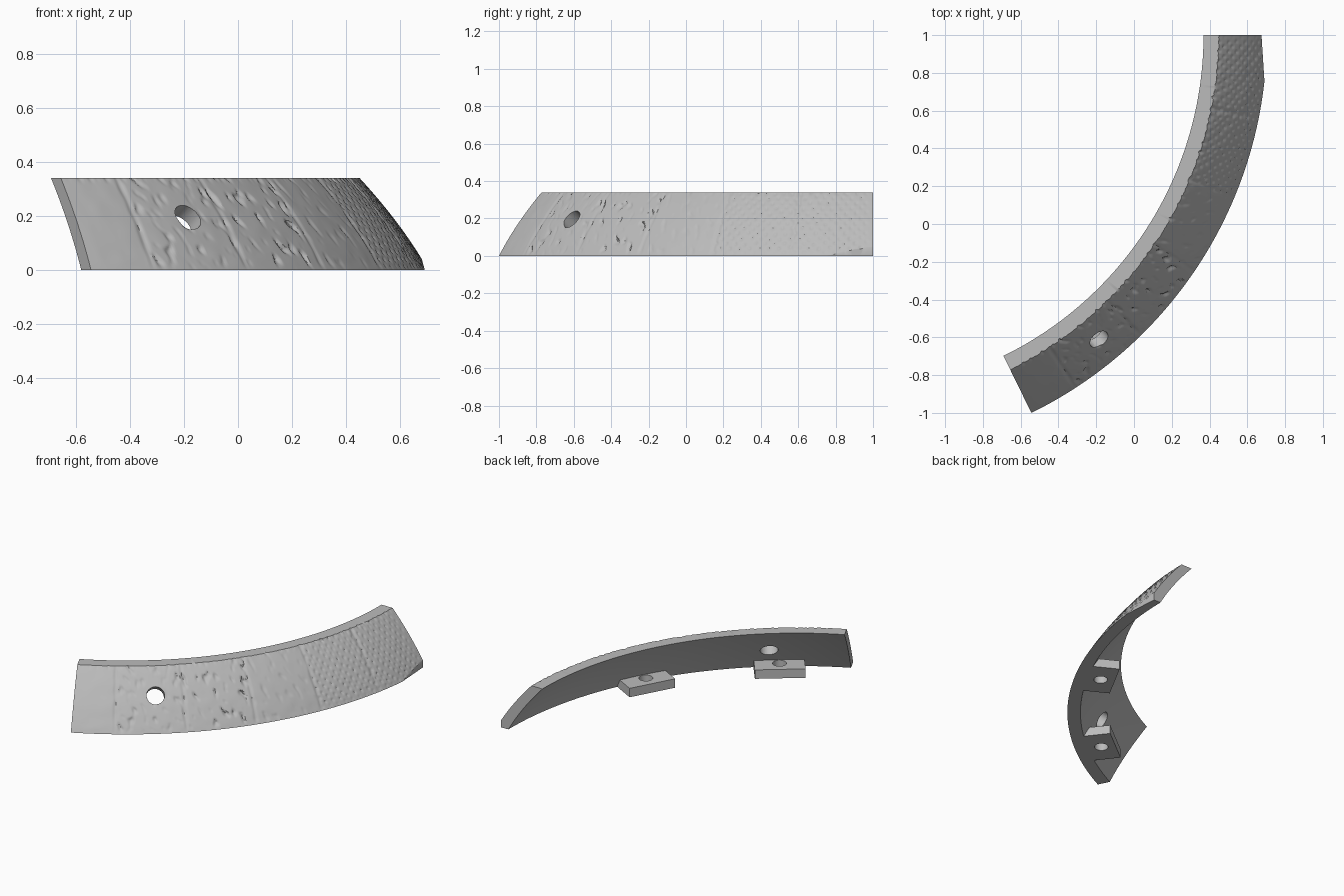
import bpy, bmesh, math
from mathutils import Matrix, Vector, noise

if "Cube" in bpy.data.objects:
    bpy.data.objects.remove(bpy.data.objects["Cube"])

CENTRE = Vector((-1.523, 1.0, 0.0))   # axis of the ring
SWEEP = 63.9                          # degrees of arc
HEIGHT = 0.34
R_FOOT, R_TOP, WALL = 2.227, 1.973, 0.082
PANEL = 11.4                          # degrees per textured panel

stone = bpy.data.materials.new("grey_stone")
stone.use_nodes = True
GREY = (0.5, 0.5, 0.5, 1.0)
stone.diffuse_color = GREY
stone.node_tree.nodes["Principled BSDF"].inputs["Base Color"].default_value = GREY


def polar(deg, r, z):
    a = math.radians(deg)
    return CENTRE + Vector((r * math.cos(a), r * math.sin(a), z))


def radius(t):
    """Outer radius of the leaning, slightly bulged wall at height fraction t."""
    return R_FOOT + (R_TOP - R_FOOT) * t + 0.06 * t * (1 - t)


def make_object(name, bm):
    bmesh.ops.recalc_face_normals(bm, faces=bm.faces)
    mesh = bpy.data.meshes.new(name)
    bm.to_mesh(mesh)
    bm.free()
    mesh.materials.append(stone)
    ob = bpy.data.objects.new(name, mesh)
    bpy.context.collection.objects.link(ob)
    return ob


def activate(ob):
    bpy.ops.object.select_all(action='DESELECT')
    ob.select_set(True)
    bpy.context.view_layer.objects.active = ob


def drill(ob, location, axis, diameter):
    """Cut a round through hole centred on location along axis."""
    bm = bmesh.new()
    turn = axis.to_track_quat('Z', 'Y').to_matrix().to_4x4()
    bmesh.ops.create_cone(bm, cap_ends=True, segments=32, radius1=diameter / 2,
                          radius2=diameter / 2, depth=0.3,
                          matrix=Matrix.Translation(location) @ turn)
    cutter = make_object("hole_cutter", bm)
    cutter.hide_render = True
    mod = ob.modifiers.new("hole", 'BOOLEAN')
    mod.operation, mod.solver, mod.object = 'DIFFERENCE', 'EXACT', cutter
    activate(ob)
    bpy.ops.object.modifier_apply(modifier=mod.name)
    bpy.data.objects.remove(cutter)


def relief(deg, t):
    """Depth of the rough texture on the outer face."""
    panel = int(-deg / PANEL)
    seam = abs((-deg / PANEL) % 1.0 - 0.5) * 2
    depth = 0.002 * noise.noise((deg * 0.5, t * 6, 1))
    wobble = 0.2 * noise.noise((deg * 0.4, t * 5, 3))
    if panel < 2:       # rows of small dents
        dent = math.sin(deg * 4.4 + wobble * 6) * math.sin(t * 40 + wobble * 8)
        depth += 0.012 * max(0, dent - 0.4)
    elif panel < 5:     # chiselled streaks running up the wall
        streak = noise.noise((deg * 1.1 + t * 3, t * 7, panel * 5))
        depth += (0.012, 0.03, 0.024)[panel - 2] * max(0, streak - 0.2)
    if 0 < -deg / PANEL < 5.5:
        depth += 0.006 * max(0, seam + wobble * 0.3 - 0.93) / 0.07
    depth += 0.012 * max(0, t - 0.94) / 0.06 * max(0, noise.noise((deg * 1.5, 0, 9)))
    fade = min(1, t / 0.08) * min(1, -deg / 1.5) * min(1, (SWEEP + deg) / 1.5)
    return depth * max(0, fade)


# Curved wall: closed cross-section swept around the ring axis
STEPS, ROWS, INNER_ROWS = 320, 48, 12
bm = bmesh.new()
sections = []
for i in range(STEPS + 1):
    deg = -SWEEP * i / STEPS
    ring = []
    for j in range(ROWS + 1):
        t = j / ROWS
        ring.append(bm.verts.new(polar(deg, radius(t) - relief(deg, t), t * HEIGHT)))
    for j in range(INNER_ROWS, -1, -1):
        t = j / INNER_ROWS
        ring.append(bm.verts.new(polar(deg, radius(t) - WALL, t * HEIGHT)))
    sections.append(ring)
count = len(sections[0])
for a, b in zip(sections, sections[1:]):
    for j in range(count):
        k = (j + 1) % count
        bm.faces.new((a[j], a[k], b[k], b[j]))
bm.faces.new(sections[0])
bm.faces.new(list(reversed(sections[-1])))

# Upright flat trimmed off the outer foot at the back end
cut = bmesh.ops.bisect_plane(bm, geom=bm.verts[:] + bm.edges[:] + bm.faces[:],
                             plane_co=(0.675, 1.0, 0), plane_no=(0.25, 0.016, 0),
                             clear_outer=True)
edges = [e for e in bm.edges if e.is_boundary]
bmesh.ops.holes_fill(bm, edges=edges, sides=0)
wall = make_object("curved_wall", bm)

# Bolt hole square to the leaning face
a = math.radians(-50.3)
lean = Vector((0.8 * math.cos(a), 0.8 * math.sin(a), 0.6))
drill(wall, polar(-50.3, 2.09, 0.193), lean, 0.11)
activate(wall)
bpy.ops.object.shade_smooth_by_angle(angle=math.radians(35))

# Mounting tabs inside the foot, each with an upright screw hole
TAB_IN, TAB_OUT, TAB_WIDTH, TAB_THICK = 1.97, 2.15, 0.31, 0.06
for name, deg in (("back_tab", -28.5), ("front_tab", -52.1)):
    bm = bmesh.new()
    place = (Matrix.Translation(polar(deg, (TAB_IN + TAB_OUT) / 2, TAB_THICK / 2))
             @ Matrix.Rotation(math.radians(deg), 4, 'Z')
             @ Matrix.Diagonal((TAB_OUT - TAB_IN, TAB_WIDTH, TAB_THICK, 1)))
    bmesh.ops.create_cube(bm, size=1, matrix=place)
    tab = make_object(name, bm)
    drill(tab, polar(deg, 2.06, TAB_THICK / 2), Vector((0, 0, 1)), 0.086)
    activate(tab)
    bpy.ops.object.shade_smooth_by_angle(angle=math.radians(35))
